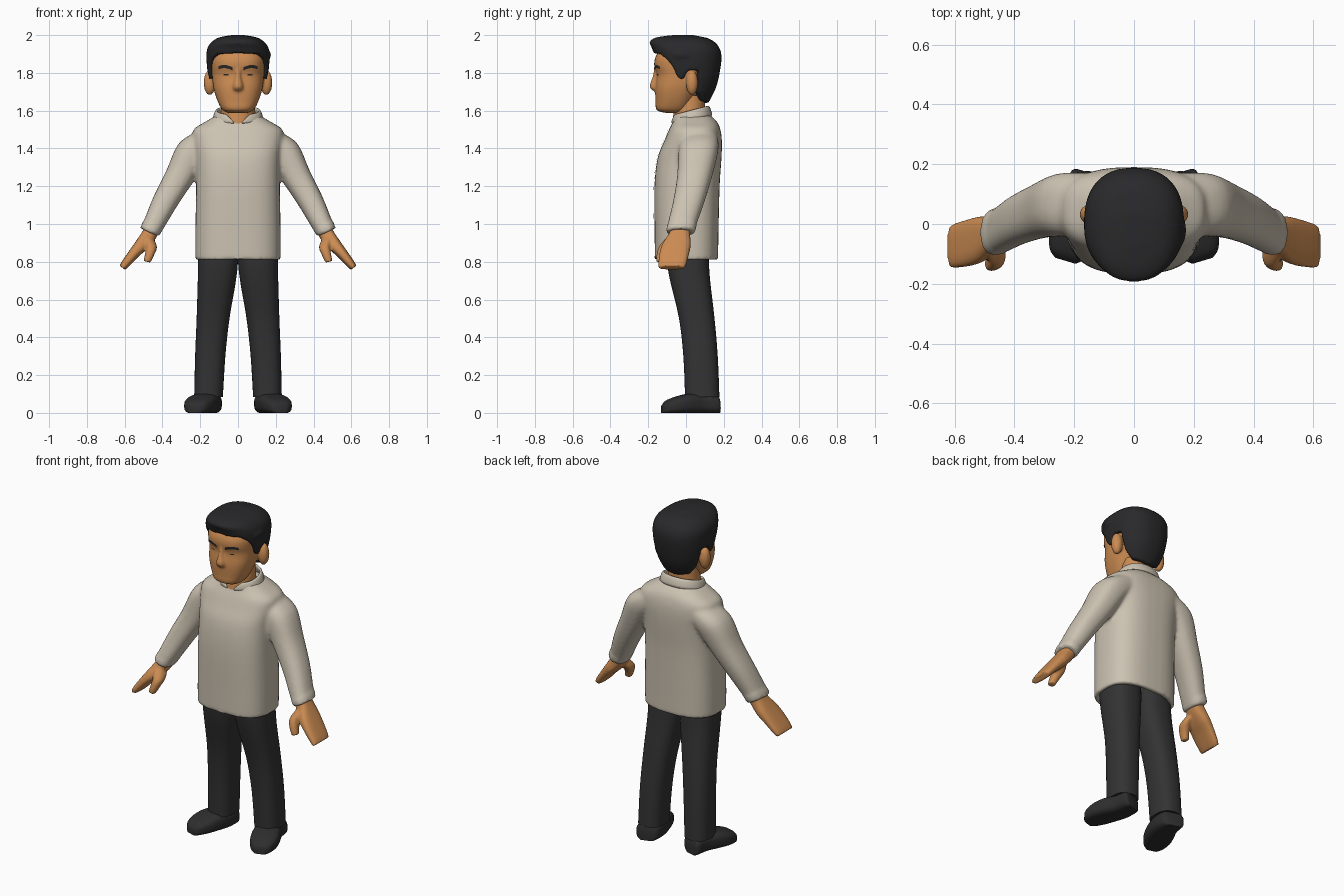
import bpy, bmesh, math
from mathutils import Vector

cube = bpy.data.objects.get("Cube")
if cube:
    bpy.data.objects.remove(cube)


def material(name, rgb):
    m = bpy.data.materials.new(name)
    m.use_nodes = True
    m.diffuse_color = (*rgb, 1)
    m.node_tree.nodes["Principled BSDF"].inputs["Base Color"].default_value = (*rgb, 1)
    return m


skin = material("warm skin", (0.60, 0.26, 0.085))
cloth = material("cream cloth", (0.60, 0.54, 0.44))
black_hair = material("black hair", (0.022, 0.022, 0.024))
dark_cloth = material("charcoal cloth", (0.033, 0.033, 0.034))
leather = material("black leather", (0.027, 0.027, 0.028))


def refine(rows, steps=4):
    """Smooth rows of numbers with a spline through every row."""
    out = []
    for i in range(len(rows) - 1):
        a, b, c, d = (rows[min(max(k, 0), len(rows) - 1)] for k in range(i - 1, i + 3))
        for s in range(steps):
            t = s / steps
            out.append([q + 0.5 * t * (r - p + t * (2*p - 5*q + 4*r - e + t * (3*(q - r) + e - p)))
                        for p, q, r, e in zip(a, b, c, d)])
    return out + [list(rows[-1])]


def spow(v, p):
    return math.copysign(abs(v) ** (2 / p), v)


def ring(centre, u, v, p=2.4, n=40, gap=0.0):
    """Superellipse around centre; a gap leaves the ring open at -v."""
    centre, u, v = Vector(centre), Vector(u), Vector(v)
    count = n + 1 if gap else n
    pts = []
    for i in range(count):
        a = -math.pi / 2 + gap + (2 * math.pi - 2 * gap) * i / n
        pts.append(centre + u * spow(math.cos(a), p) + v * spow(math.sin(a), p))
    return pts


def flat_rings(rows, p=2.4):
    """Rows of z, front y, back y, half width."""
    return [ring((0, (f + b) / 2, z), (w, 0, 0), (0, (b - f) / 2, 0), p) for z, f, b, w in rows]


def limb_rings(rows, direction, side, p=2.4):
    """Rows of x, y, z, half depth along y, half thickness across the limb."""
    dx, dz = direction
    return [ring((side * x, y, z), (0, ry, 0), (-dz * rn * side, 0, dx * rn), p)
            for x, y, z, ry, rn in refine(rows)]


def loft(bm, rings, closed=True):
    loops = [[bm.verts.new(q) for q in r] for r in rings]
    n = len(loops[0])
    for a, b in zip(loops, loops[1:]):
        for i in range(n if closed else n - 1):
            j = (i + 1) % n
            bm.faces.new((a[i], a[j], b[j], b[i]))
    if closed:
        bm.faces.new(loops[0][::-1])
        bm.faces.new(loops[-1])


def ball(bm, centre, size):
    verts = bmesh.ops.create_uvsphere(bm, u_segments=24, v_segments=16, radius=1)["verts"]
    for v in verts:
        v.co = Vector(centre) + Vector([c * s for c, s in zip(v.co, size)])


def finish(name, bm, mat, voxel=0, smooth=0):
    bmesh.ops.recalc_face_normals(bm, faces=bm.faces)
    mesh = bpy.data.meshes.new(name)
    bm.to_mesh(mesh)
    bm.free()
    mesh.materials.append(mat)
    obj = bpy.data.objects.new(name, mesh)
    bpy.context.collection.objects.link(obj)
    bpy.ops.object.select_all(action="DESELECT")
    obj.select_set(True)
    bpy.context.view_layer.objects.active = obj
    bpy.ops.object.shade_smooth_by_angle(angle=math.radians(50))
    if voxel:
        r = obj.modifiers.new("blend", "REMESH")
        r.mode, r.voxel_size, r.use_smooth_shade = "VOXEL", voxel, True
        s = obj.modifiers.new("soften", "SMOOTH")
        s.factor, s.iterations = 0.5, smooth
    return obj


# Shirt: torso with a hollow hem, blended with both sleeves and cuffs
bm = bmesh.new()
torso = refine([(0.81, -.165, .17, .226), (0.95, -.166, .172, .226), (1.2, -.167, .178, .222),
                (1.35, -.15, .188, .225), (1.44, -.115, .19, .24), (1.50, -.09, .182, .235),
                (1.54, -.07, .165, .175), (1.575, -.06, .13, .115)])
hem = [(0.92, -.135, .14, .196), (0.811, -.135, .14, .196)]
loft(bm, flat_rings(hem + torso, 2.7))
sleeve = [(.15, .07, 1.45, .10, .085), (.235, .065, 1.385, .105, .09), (.31, .045, 1.25, .092, .077),
          (.385, .015, 1.12, .083, .067), (.445, -.02, 1.0, .076, .056), (.465, -.027, .96, .073, .05)]
cuff = [(.452, -.022, .99, .079, .057), (.469, -.03, .955, .077, .054)]
for side in (1, -1):
    loft(bm, limb_rings(sleeve, (.43, -.9), side))
    loft(bm, limb_rings(cuff, (.43, -.9), side))
shirt = finish("shirt", bm, cloth, 0.011, 5)

# Standing collar, open at the throat
bm = bmesh.new()
loft(bm, [ring((0, .03, 1.55), (.13, 0, 0), (0, .105, .02), 2.2, gap=.06),
          ring((0, .027, 1.58), (.12, 0, 0), (0, .098, .022), 2.2, gap=.3),
          ring((0, .025, 1.603), (.112, 0, 0), (0, .09, .024), 2.2, gap=.55)], closed=False)
collar = finish("collar", bm, cloth)
thick = collar.modifiers.new("thickness", "SOLIDIFY")
thick.thickness, thick.offset = 0.016, 0
collar.modifiers.new("round", "SUBSURF").levels = 1
collar.modifiers["round"].render_levels = 1

# Neck
bm = bmesh.new()
loft(bm, flat_rings([(1.52, -.076, .09, .07), (1.56, -.07, .1, .095), (1.61, -.062, .1, .09),
                     (1.68, -.06, .1, .085)], 2.1))
finish("neck", bm, skin)

# Head with nose, brow ridge and ears
bm = bmesh.new()
face = refine([(1.588, -.105, -.02, .05), (1.603, -.155, .01, .082), (1.65, -.161, .04, .108),
               (1.72, -.163, .08, .13), (1.79, -.156, .12, .138), (1.835, -.168, .14, .142),
               (1.88, -.163, .14, .142), (1.94, -.13, .12, .12)])
loft(bm, flat_rings(face, 2.5))
loft(bm, flat_rings(refine([(1.70, -.165, -.12, .022), (1.715, -.186, -.12, .03), (1.735, -.192, -.12, .028),
                            (1.78, -.177, -.12, .018), (1.83, -.168, -.12, .016)]), 2))
for side in (1, -1):
    ball(bm, (side * .15, .032, 1.748), (.032, .032, .066))
head = finish("head", bm, skin, 0.007, 4)

# Hair: a cap whose lower edge follows the fringe, sideburns, ears and nape
profile = refine([(1.64, -.12, .118, .105), (1.72, -.13, .158, .14), (1.80, -.14, .178, .16),
                  (1.88, -.165, .188, .167), (1.93, -.18, .178, .162), (1.965, -.192, .15, .138),
                  (1.988, -.155, .105, .1), (2.0, -.07, .04, .035)], 8)
edge = [(0, 1.905), (38, 1.90), (55, 1.87), (66, 1.83), (74, 1.775), (86, 1.765), (92, 1.815), (108, 1.815),
        (114, 1.70), (130, 1.655), (180, 1.64)]


def lookup(table, key):
    for a, b in zip(table, table[1:]):
        if key <= b[0]:
            t = max(0, (key - a[0]) / (b[0] - a[0]))
            return [p + (q - p) * t for p, q in zip(a, b)]
    return table[-1]


def hair_point(angle, t, inset=0.0):
    low = lookup(edge, abs(angle))[1]
    z, front, back, w = lookup(profile, low + (2.0 - low) * t)
    a = math.radians(angle)
    cy = 0.0
    reach = (cy - front) if abs(angle) < 90 else (back - cy)
    return Vector(((w - inset) * spow(math.sin(a), 2.4), cy - (reach - inset) * spow(math.cos(a), 2.4), z))


angles = [-180 + 3 * i for i in range(120)]
bm = bmesh.new()
shell = [[hair_point(a, t, inset) for a in angles]
         for t, inset in [(.5, .06), (0, .05)] + [(k / 24, 0) for k in range(25)]]
loft(bm, shell)
ball(bm, (.125, -.02, 1.895), (.05, .075, .04))
finish("hair", bm, black_hair, 0.008, 3)


def decal(name, mat, target, x0, x1, z_of, height, rows, offset):
    """Thin strip projected on to the front of a part."""
    bm = bmesh.new()
    cols = 12
    grid = [[bm.verts.new((x0 + (x1 - x0) * i / cols, -.3, z_of(i / cols) + height * (j / rows - .5)))
             for i in range(cols + 1)] for j in range(rows + 1)]
    for a, b in zip(grid, grid[1:]):
        for i in range(cols):
            bm.faces.new((a[i], a[i + 1], b[i + 1], b[i]))
    obj = finish(name, bm, mat)
    w = obj.modifiers.new("cling", "SHRINKWRAP")
    w.target, w.wrap_method, w.offset = target, "PROJECT", offset
    w.use_project_y, w.use_positive_direction, w.wrap_mode = True, True, "ABOVE_SURFACE"


# Shirt front strip
decal("button_strip", cloth, shirt, -.022, .022, lambda t: 1.165, .69, 50, .004)

for side, label in ((1, "left"), (-1, "right")):
    # Eyebrow and eyelid line
    decal(label + "_eyebrow", black_hair, head, side * .028, side * .1,
          lambda t: 1.822 + .012 * math.sin(t * 2.6), .016, 3, .003)
    decal(label + "_eyelid", black_hair, head, side * .05, side * .075, lambda t: 1.79, .006, 2, .002)

    # Hand: mitten of fingers plus a thumb
    bm = bmesh.new()
    loft(bm, limb_rings([(.45, -.025, .985, .05, .04), (.472, -.035, .94, .057, .04), (.51, -.05, .89, .075, .036),
                         (.55, -.062, .845, .078, .029), (.595, -.072, .79, .074, .023),
                         (.612, -.076, .768, .068, .018)], (.63, -.78), side, 2.8))
    loft(bm, limb_rings([(.475, -.06, .93, .04, .03), (.458, -.10, .885, .04, .03), (.468, -.125, .84, .03, .024),
                         (.482, -.135, .80, .022, .019)], (.25, -.97), side))
    finish(label + "_hand", bm, skin, 0.006, 4)

    # Trouser leg: rows of z, centre x, centre y, half width, half depth
    leg = refine([(.085, .156, .086, .076, .091), (.3, .147, .077, .08, .091), (.5, .132, .057, .087, .094),
                  (.7, .112, .022, .101, .106), (.82, .105, .008, .105, .112), (.93, .1, .005, .09, .11)])
    bm = bmesh.new()
    loft(bm, [ring((side * x, y, z), (w, 0, 0), (0, d, 0), 2.5) for z, x, y, w, d in leg])
    finish(label + "_trouser_leg", bm, dark_cloth)

    # Shoe: rows of x, y, half width, height, toe turned out
    shoe = refine([(.15, .172, .04, .06), (.15, .155, .062, .1), (.158, .08, .07, .105), (.185, .01, .077, .105),
                   (.208, -.05, .075, .09), (.224, -.1, .058, .07), (.23, -.123, .034, .045)])
    bm = bmesh.new()
    loft(bm, [ring((side * x, y, h / 2), (side * w, w * .3, 0), (0, 0, h / 2), 3) for x, y, w, h in shoe])
    for v in bm.verts:
        v.co.z = max(v.co.z - .004, 0)
    finish(label + "_shoe", bm, leather)
